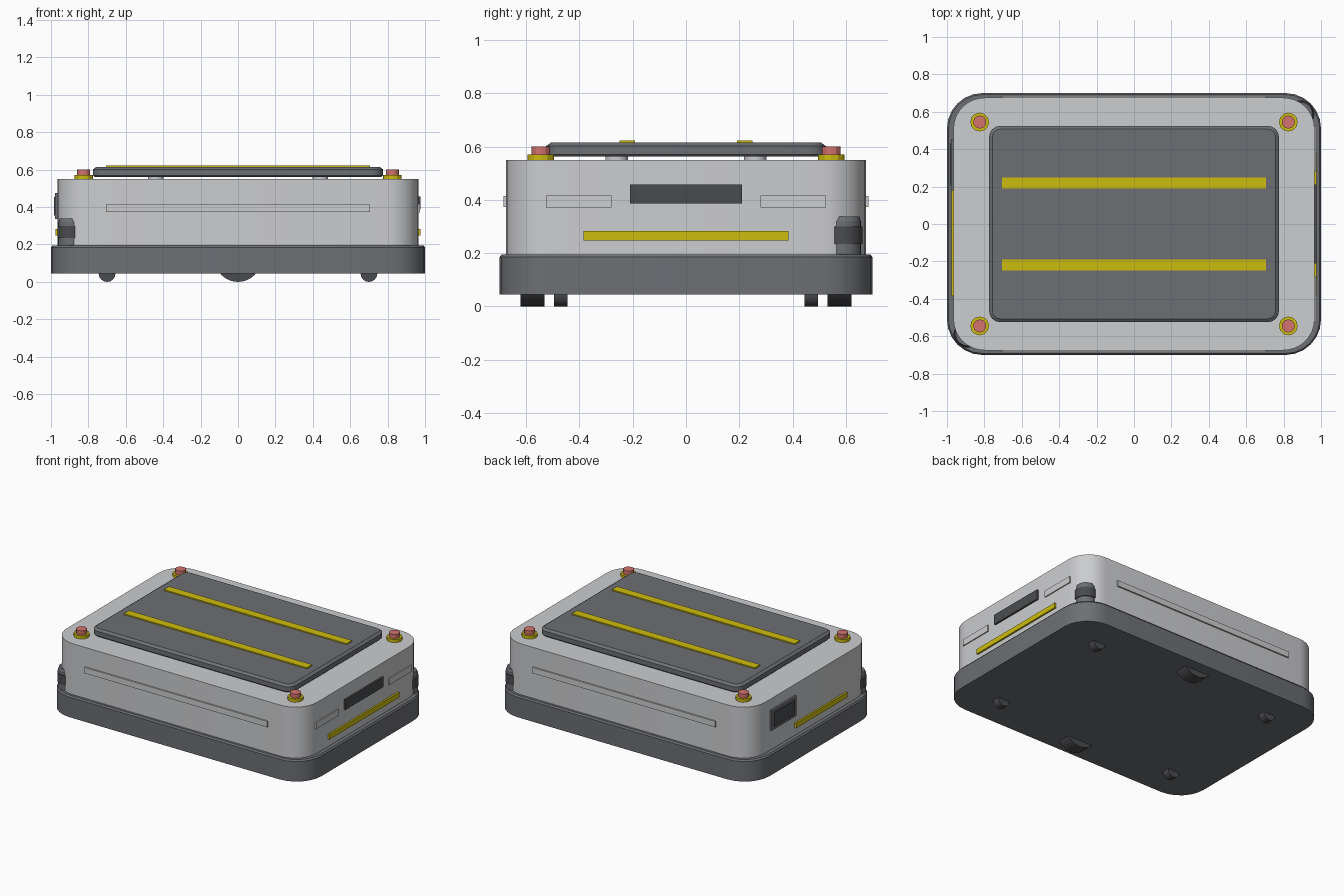
import bpy, bmesh
from math import sin, cos, pi, radians
from mathutils import Matrix

cube = bpy.data.objects.get("Cube")
if cube:
    bpy.data.objects.remove(cube, do_unlink=True)


def material(name, rgb):
    lin = [((c / 255 + 0.055) / 1.055) ** 2.4 for c in rgb]
    m = bpy.data.materials.new(name)
    m.use_nodes = True
    m.diffuse_color = (*lin, 1)
    m.node_tree.nodes["Principled BSDF"].inputs["Base Color"].default_value = (*lin, 1)
    return m


LIGHT = material("light grey shell", (204, 205, 207))
GREY = material("mid grey", (109, 111, 116))
DARK = material("charcoal", (74, 75, 78))
YELLOW = material("safety yellow", (206, 188, 14))
RED = material("button red", (212, 115, 110))


def finish(name, bm, mat, smooth=True):
    bmesh.ops.recalc_face_normals(bm, faces=bm.faces)
    me = bpy.data.meshes.new(name)
    bm.to_mesh(me)
    bm.free()
    me.materials.append(mat)
    ob = bpy.data.objects.new(name, me)
    bpy.context.collection.objects.link(ob)
    if smooth:
        bpy.ops.object.select_all(action='DESELECT')
        ob.select_set(True)
        bpy.context.view_layer.objects.active = ob
        bpy.ops.object.shade_smooth_by_angle(angle=radians(30))
    return ob


def slab(name, hx, hy, r, levels, mat, seg=6):
    """Rounded rectangle lofted through (z, inset) levels."""
    bm = bmesh.new()
    rings = []
    for z, inset in levels:
        ring = []
        for k, (sx, sy) in enumerate([(1, 1), (-1, 1), (-1, -1), (1, -1)]):
            for i in range(seg + 1):
                a = (k + i / seg) * pi / 2
                ring.append(bm.verts.new((sx * (hx - r) + (r - inset) * cos(a),
                                          sy * (hy - r) + (r - inset) * sin(a), z)))
        rings.append(ring)
    n = len(rings[0])
    for lo, hi in zip(rings, rings[1:]):
        for i in range(n):
            bm.faces.new((lo[i], lo[(i + 1) % n], hi[(i + 1) % n], hi[i]))
    bm.faces.new(rings[0])
    bm.faces.new(rings[-1])
    return finish(name, bm, mat)


def box(name, x, y, z, mat):
    """Box from (min, max) ranges."""
    bm = bmesh.new()
    bmesh.ops.create_cube(bm, size=1)
    for v in bm.verts:
        v.co = [lo + (c + 0.5) * (hi - lo) for c, (lo, hi) in zip(v.co, (x, y, z))]
    return finish(name, bm, mat, False)


def cylinder(name, centre, r, depth, mat, sides=24, axis='Z', top=None, smooth=True):
    bm = bmesh.new()
    bmesh.ops.create_cone(bm, cap_ends=True, segments=sides, radius1=r,
                          radius2=r if top is None else top, depth=depth)
    if axis == 'Y':
        bm.transform(Matrix.Rotation(pi / 2, 4, 'X'))
    bm.transform(Matrix.Translation(centre))
    return finish(name, bm, mat, smooth)


# Chassis and shell
slab("chassis_base", 1.0, 0.70, 0.19, [(0.045, 0), (0.185, 0), (0.195, 0.008)], GREY)
slab("body_shell", 0.965, 0.675, 0.165, [(0.18, 0), (0.55, 0)], LIGHT, 8)

# Load deck on four posts
slab("load_deck", 0.775, 0.525, 0.06,
     [(0.562, 0.008), (0.57, 0), (0.602, 0), (0.615, 0.018)], GREY, 4)
for sx in (-1, 1):
    for sy in (-1, 1):
        cylinder("deck_post", (sx * 0.44, sy * 0.26, 0.558), 0.042, 0.03, LIGHT)
for s in (-1, 1):
    box("deck_stripe", (-0.705, 0.705), (s * 0.22 - 0.029, s * 0.22 + 0.029),
        (0.61, 0.623), YELLOW)

# Corner stop buttons
for sx in (-1, 1):
    for sy in (-1, 1):
        x, y = sx * 0.825, sy * 0.545
        cylinder("button_collar", (x, y, 0.558), 0.05, 0.026, YELLOW, 12, smooth=False)
        cylinder("stop_button", (x, y, 0.584), 0.035, 0.032, RED, 12, smooth=False)

# Long trim strips on front and back
for s in (-1, 1):
    ys = sorted((s * 0.66, s * 0.685))
    box("side_trim", (-0.705, 0.705), ys, (0.374, 0.415), LIGHT)

# Left end: sensor window, trims and light strip
box("sensor_window", (0.94, 0.977), (-0.21, 0.21), (0.387, 0.457), DARK)
for s in (-1, 1):
    box("end_trim", (0.94, 0.972), sorted((s * 0.28, s * 0.525)), (0.372, 0.417), LIGHT)
box("left_light_strip", (0.94, 0.977), (-0.385, 0.385), (0.248, 0.283), YELLOW)

# Right end: display with bezel and light strip
box("right_light_strip", (-0.977, -0.94), (-0.385, 0.18), (0.248, 0.283), YELLOW)
box("display_bezel", (-0.979, -0.94), (0.18, 0.455), (0.335, 0.475), GREY)
box("display_screen", (-0.985, -0.97), (0.205, 0.43), (0.355, 0.455), DARK)

# Scanners at two opposite corners
for s in (-1, 1):
    x, y = s * 0.893, s * 0.59
    cylinder("scanner_body", (x, y, 0.25), 0.067, 0.14, GREY)
    cylinder("scanner_cap", (x, y, 0.328), 0.067, 0.02, GREY, top=0.06)
    cylinder("scanner_band", (x, y, 0.267), 0.072, 0.066, DARK)

# Drive wheels and casters
for sy in (-1, 1):
    cylinder("drive_wheel", (0, sy * 0.577, 0.125), 0.125, 0.09, DARK, 32, 'Y')
    for sx in (-1, 1):
        cylinder("caster_wheel", (sx * 0.7, sy * 0.47, 0.045), 0.045, 0.05, DARK, 16, 'Y')
